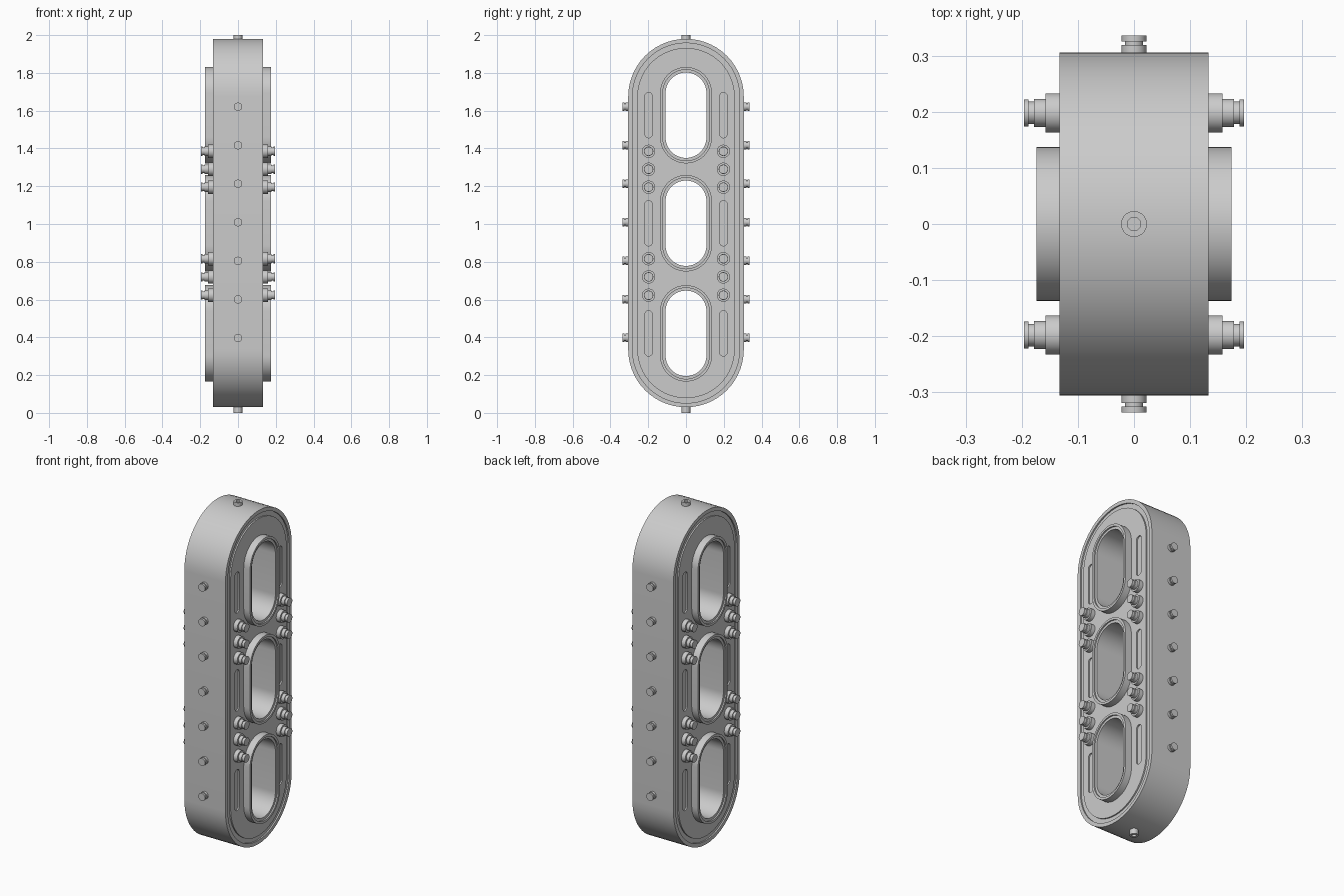
import bpy, bmesh
from math import sin, cos, pi, radians
from mathutils import Vector

if "Cube" in bpy.data.objects:
    bpy.data.objects.remove(bpy.data.objects["Cube"], do_unlink=True)

steel = bpy.data.materials.new("brushed grey metal")
steel.use_nodes = True
GREY = (0.6, 0.6, 0.6, 1)
steel.diffuse_color = GREY
steel.node_tree.nodes["Principled BSDF"].inputs["Base Color"].default_value = GREY

MID = 1.005
HALF_X = 0.133
PORT_Z = (0.421, 1.004, 1.576)


def stadium(x, r, half, y=0, z=0, n=28):
    """Upright rounded slot outline in the YZ plane."""
    pts = []
    for side in (1, -1):
        for i in range(n + 1):
            a = pi * i / n
            pts.append(Vector((x, y + side * r * cos(a), z + side * (half + r * sin(a)))))
    return pts


def circle(d, r, n=28):
    return [Vector((r * cos(2 * pi * i / n), r * sin(2 * pi * i / n), d)) for i in range(n)]


def loft(bm, loops, ring=False):
    """Skin a row of outlines, closing with caps or back onto the first."""
    rows = [[bm.verts.new(p) for p in loop] for loop in loops]
    n = len(rows[0])
    pairs = list(zip(rows, rows[1:]))
    if ring:
        pairs.append((rows[-1], rows[0]))
    else:
        bm.faces.new(rows[0])
        bm.faces.new(rows[-1])
    for a, b in pairs:
        for i in range(n):
            j = (i + 1) % n
            bm.faces.new((a[i], a[j], b[j], b[i]))


def to_mesh(bm, name):
    bmesh.ops.recalc_face_normals(bm, faces=bm.faces)
    mesh = bpy.data.meshes.new(name)
    bm.to_mesh(mesh)
    bm.free()
    mesh.materials.append(steel)
    return mesh


def place(mesh, name, location=(0, 0, 0), direction=None):
    ob = bpy.data.objects.new(name, mesh)
    ob.location = location
    if direction:
        ob.rotation_euler = Vector(direction).to_track_quat("Z", "Y").to_euler()
    bpy.context.collection.objects.link(ob)
    return ob


def select_only(ob):
    bpy.ops.object.select_all(action="DESELECT")
    ob.select_set(True)
    bpy.context.view_layer.objects.active = ob


def smooth(ob):
    select_only(ob)
    bpy.ops.object.shade_smooth_by_angle(angle=radians(30))


# Main body: a thick upright slab with round ends
bm = bmesh.new()
loft(bm, [stadium(s * HALF_X, 0.306, 0.669, z=MID) for s in (-1, 1)])
body = place(to_mesh(bm, "body"), "body")

# Cutter: port openings, face grooves and shallow side slots
bm = bmesh.new()
for z in PORT_Z:
    loft(bm, [stadium(x, 0.122, 0.118, z=z) for x in (-0.3, 0.3)])
for s in (-1, 1):
    deep, out = s * (HALF_X - 0.008), s * (HALF_X + 0.02)
    loft(bm, [stadium(x, r, 0.669, z=MID) for x, r in
              ((deep, 0.284), (out, 0.284), (out, 0.258), (deep, 0.258))], ring=True)
    for z in PORT_Z:
        for y in (-0.198, 0.198):
            loft(bm, [stadium(x, 0.02, 0.1, y, z, 10) for x in (deep, out)])
cutter = place(to_mesh(bm, "body_cutter"), "body_cutter")
cutter.hide_render = True

cut = body.modifiers.new("openings", "BOOLEAN")
cut.operation = "DIFFERENCE"
cut.solver = "EXACT"
cut.object = cutter
select_only(body)
bpy.ops.object.modifier_apply(modifier=cut.name)
bpy.data.objects.remove(cutter, do_unlink=True)
smooth(body)

# Port sleeves: run through the body with a stepped lip on each side
lip = [(0.166, 0.108), (0.166, 0.123), (0.174, 0.123), (0.174, 0.137)]
section = lip + [(-x, r) for x, r in reversed(lip)]
bm = bmesh.new()
loft(bm, [stadium(x, r, 0.118) for x, r in section], ring=True)
sleeve_mesh = to_mesh(bm, "port_sleeve")
for name, z in zip(("lower", "middle", "upper"), PORT_Z):
    smooth(place(sleeve_mesh, name + "_port_sleeve", (0, 0, z)))

# Stepped fittings on the two broad faces
bm = bmesh.new()
loft(bm, [circle(d, r) for d, r in
          ((-0.01, 0.035), (0.025, 0.035), (0.025, 0.025), (0.045, 0.025), (0.045, 0.02),
           (0.055, 0.02), (0.055, 0.024), (0.063, 0.024))])
fitting_mesh = to_mesh(bm, "face_fitting")
for s, side in ((1, "left"), (-1, "right")):
    for y in (-0.198, 0.198):
        for z in (0.623, 0.72, 0.816, 1.195, 1.29, 1.385):
            smooth(place(fitting_mesh, side + "_face_fitting", (s * HALF_X, y, z), (s, 0, 0)))

# Grooved studs along the narrow edges
stud = [(-0.01, 0.022), (0.013, 0.022), (0.013, 0.016), (0.019, 0.016), (0.019, 0.022), (0.03, 0.022)]
bm = bmesh.new()
loft(bm, [circle(d, r) for d, r in stud])
stud_mesh = to_mesh(bm, "edge_stud")
for s, side in ((-1, "front"), (1, "back")):
    for i in range(7):
        smooth(place(stud_mesh, side + "_edge_stud", (0, s * 0.306, 0.397 + i * 0.204), (0, s, 0)))

# End nozzles with a small bore, at the top and bottom
bm = bmesh.new()
loft(bm, [circle(d, r) for d, r in
          ((-0.01, 0.023), (0.025, 0.023), (0.025, 0.012), (0.005, 0.012))])
nozzle_mesh = to_mesh(bm, "end_nozzle")
for s, name in ((1, "top_nozzle"), (-1, "bottom_nozzle")):
    smooth(place(nozzle_mesh, name, (0, 0, MID - 0.005 + s * 0.975), (0, 0, s)))
